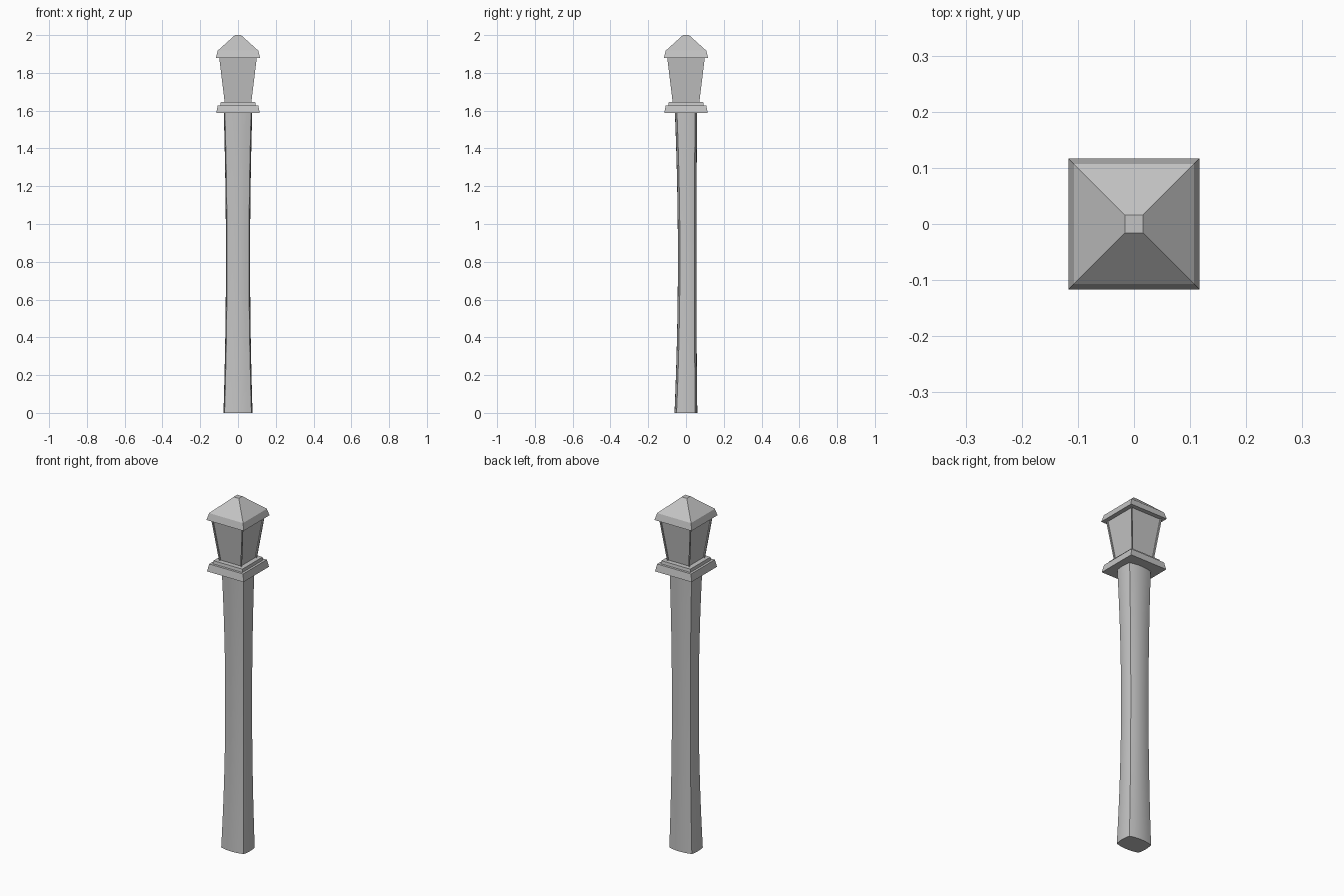
import bpy, bmesh, math

cube = bpy.data.objects.get("Cube")
if cube:
    bpy.data.objects.remove(cube, do_unlink=True)

GREY = (0.55, 0.55, 0.55, 1)
stone = bpy.data.materials.new("stone grey")
stone.use_nodes = True
stone.diffuse_color = GREY
stone.node_tree.nodes["Principled BSDF"].inputs["Base Color"].default_value = GREY


def finish(name, bm):
    bmesh.ops.recalc_face_normals(bm, faces=bm.faces)
    mesh = bpy.data.meshes.new(name)
    bm.to_mesh(mesh)
    bm.free()
    mesh.materials.append(stone)
    obj = bpy.data.objects.new(name, mesh)
    bpy.context.collection.objects.link(obj)
    return obj


def loft(rings):
    """Skin a stack of point rings and cap both ends."""
    bm = bmesh.new()
    loops = [[bm.verts.new(p) for p in ring] for ring in rings]
    n = len(loops[0])
    for low, high in zip(loops, loops[1:]):
        for i in range(n):
            j = (i + 1) % n
            bm.faces.new((low[i], low[j], high[j], high[i]))
    bm.faces.new(loops[0][::-1])
    bm.faces.new(loops[-1])
    return bm


def square(half, z):
    return [(-half, -half, z), (half, -half, z), (half, half, z), (-half, half, z)]


def square_stack(profile):
    return loft([square(half, z) for half, z in profile])


# Post: a rectangle with bowed sides, waisted at mid-height
POST_TOP, WAIST, SEGMENTS = 1.6, 0.82, 6


def post_ring(z):
    pinch = max(0, 1 - ((z - WAIST) / WAIST) ** 2)
    half_x = 0.071 - 0.013 * pinch
    front = -0.050 + 0.018 * pinch
    back = 0.049 - 0.005 * pinch
    corners = [(-half_x, front), (half_x, front), (half_x, back), (-half_x, back)]
    bows = [(0, -0.011), (0.006, 0), (0, 0.011), (-0.006, 0)]
    ring = []
    for i, (bx, by) in enumerate(bows):
        (x0, y0), (x1, y1) = corners[i], corners[(i + 1) % 4]
        for k in range(SEGMENTS):
            t = k / SEGMENTS
            bow = 4 * t * (1 - t)
            ring.append((x0 + (x1 - x0) * t + bx * bow, y0 + (y1 - y0) * t + by * bow, z))
    return ring


STEPS = 16
post = finish("post", loft([post_ring(POST_TOP * i / STEPS) for i in range(STEPS + 1)]))
bpy.ops.object.select_all(action="DESELECT")
post.select_set(True)
bpy.context.view_layer.objects.active = post
bpy.ops.object.shade_smooth_by_angle(angle=math.radians(35))

# Collar and the step above it
finish("collar", square_stack([(0.115, 1.587), (0.107, 1.628)]))
finish("collar_step", square_stack([(0.094, 1.625), (0.091, 1.645)]))

# Lantern body: tapered box with recessed panes on its four sides
bm = square_stack([(0.070, 1.64), (0.100, 1.885)])
sides = [f for f in bm.faces if abs(f.calc_center_median().z - 1.7625) < 0.05]
bmesh.ops.inset_individual(bm, faces=sides, thickness=0.013, use_even_offset=True)
bmesh.ops.inset_individual(bm, faces=sides, thickness=0.001, depth=-0.007)
finish("lantern_body", bm)

# Roof: sloped eave, pyramid and small flat cap
finish("roof", square_stack([(0.117, 1.88), (0.107, 1.918), (0.016, 2.0)]))
